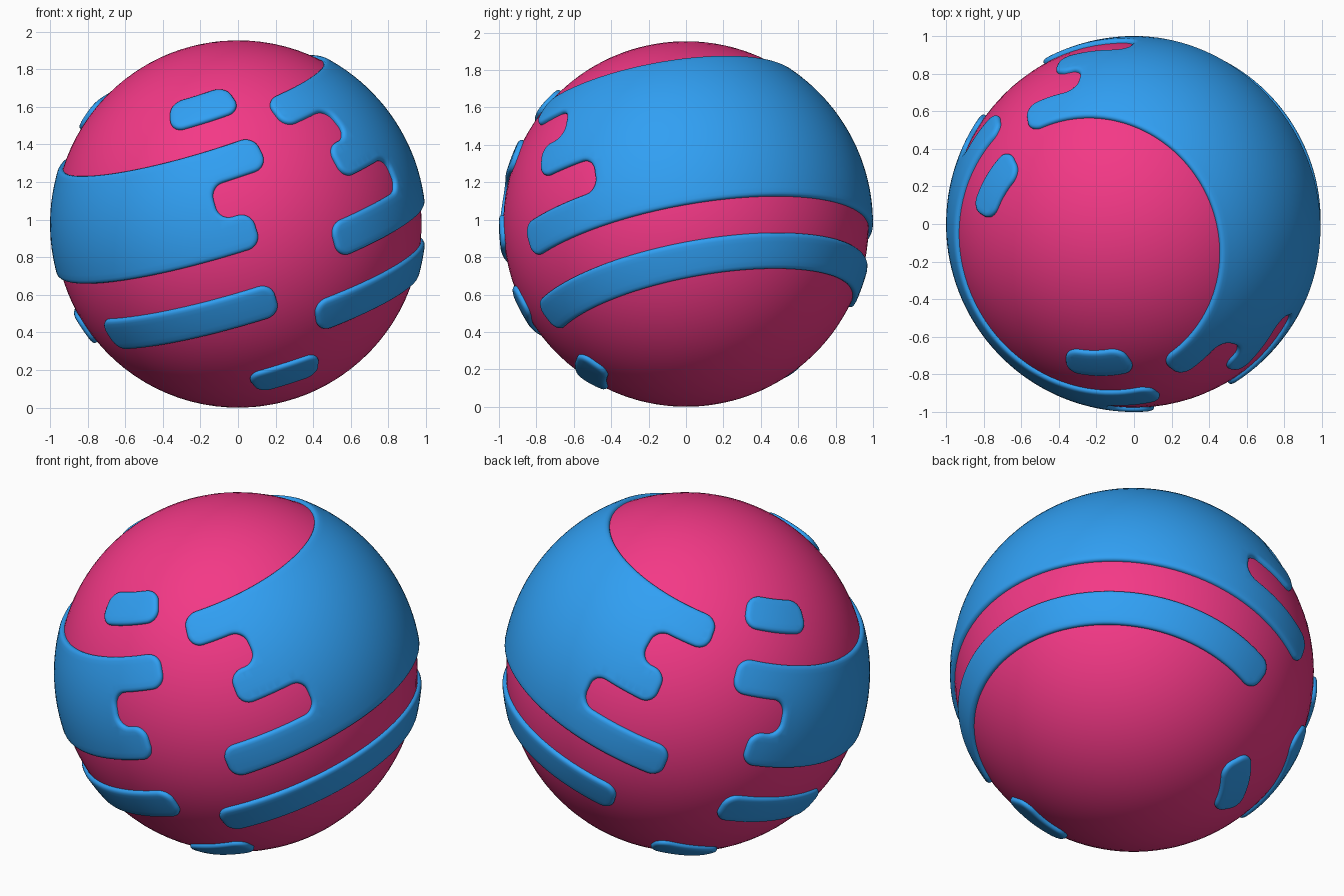
import bpy, bmesh, math
from mathutils import Vector, geometry

if "Cube" in bpy.data.objects:
    bpy.data.objects.remove(bpy.data.objects["Cube"])

CENTER_Z, R_BALL = 0.977, 0.977
TILT = (0, math.radians(-20), math.radians(30))   # tilted planet axis
STEP = 11.25                                      # height of one band row in degrees
CORNER = 4.3                                      # corner rounding in degrees
# raised edge profile: (radius, inset in degrees)
PROFILE = [(0.965, 0), (0.985, 0), (0.993, 0.25), (0.998, 0.7), (1.0, 1.4)]


def material(name, color):
    m = bpy.data.materials.new(name)
    m.diffuse_color = color
    m.use_nodes = True
    m.node_tree.nodes["Principled BSDF"].inputs["Base Color"].default_value = m.diffuse_color
    return m


PINK = material("pink", (0.9, 0.04, 0.24, 1))
BLUE = material("blue", (0.03, 0.35, 0.9, 1))


def finish(bm, name, mat):
    me = bpy.data.meshes.new(name)
    bm.to_mesh(me)
    bm.free()
    ob = bpy.data.objects.new(name, me)
    bpy.context.collection.objects.link(ob)
    me.materials.append(mat)
    for p in me.polygons:
        p.use_smooth = True
    ob.location = (0, 0, CENTER_Z)
    ob.rotation_euler = TILT
    return ob


def on_sphere(p, r):
    lon, lat = math.radians(p[0]), math.radians(p[1])
    return Vector((math.cos(lat) * math.cos(lon), math.cos(lat) * math.sin(lon), math.sin(lat))) * r


def cosd(a):
    return math.cos(math.radians(a))


def rounded(poly):
    """Round the corners of an axis-aligned lon/lat polygon and resample it."""
    n, arcs = len(poly), []
    for i in range(n):
        p = Vector(poly[i])
        sides = []
        for q in (poly[i - 1], poly[(i + 1) % n]):
            d = (Vector(q) - p).normalized()
            sides.append(d * (CORNER / cosd(p.y) if abs(d.x) > 0.5 else CORNER))
        a, b = sides
        arcs.append([p + a * (1 - math.sin(t)) + b * (1 - math.cos(t))
                     for t in (k * math.pi / 16 for k in range(9))])
    out = []
    for i in range(n):
        out += arcs[i]
        s, e = arcs[i][-1], arcs[(i + 1) % n][0]
        m = max(1, math.ceil((e - s).length / 2.5))
        out += [s.lerp(e, k / m) for k in range(1, m)]
    return out


def inset(pts, d):
    out, n = [], len(pts)
    for i, p in enumerate(pts):
        c = cosd(p.y)
        t = pts[(i + 1) % n] - pts[i - 1]
        nrm = Vector((-t.y, t.x * c)).normalized()
        out.append(p + Vector((nrm.x / c, nrm.y)) * d)
    return out


def patch(name, lat0, rows):
    """Raised land: rows of (lon start, lon end) stacked upward from lat0."""
    right, left = [], []
    for i, (a, b) in enumerate(rows):
        lo, hi = lat0 + i * STEP, lat0 + (i + 1) * STEP
        right += [(b, lo), (b, hi)]
        left += [(a, lo), (a, hi)]
    outline = rounded(right + left[::-1])
    top = inset(outline, PROFILE[-1][1])
    n = len(top)
    # inner grid points, then triangulate inside the outline
    x0, x1 = min(p.x for p in top), max(p.x for p in top)
    y0, y1 = min(p.y for p in top), max(p.y for p in top)
    nx, ny = int((x1 - x0) / 2.6), int((y1 - y0) / 2.6)
    grid = [Vector((x0 + (i + 0.47) * (x1 - x0) / nx, y0 + (j + 0.53) * (y1 - y0) / ny))
            for i in range(nx) for j in range(ny)]
    vs, _, fs, orig, _, _ = geometry.delaunay_2d_cdt(
        top + grid, [(i, (i + 1) % n) for i in range(n)], [], 1, 1e-5)
    bm = bmesh.new()
    cap = [bm.verts.new(on_sphere(v, PROFILE[-1][0])) for v in vs]
    for f in fs:
        bm.faces.new([cap[i] for i in f])
    ring_of = {src: o for o, ids in enumerate(orig) for src in ids}
    rings = [[bm.verts.new(on_sphere(p, r)) for p in inset(outline, d)] for r, d in PROFILE[:-1]]
    rings.append([cap[ring_of[i]] for i in range(n)])
    for lo, hi in zip(rings, rings[1:]):
        for i in range(n):
            j = (i + 1) % n
            bm.faces.new((lo[i], lo[j], hi[j], hi[i]))
    bmesh.ops.delete(bm, geom=[v for v in bm.verts if not v.link_faces], context='VERTS')
    finish(bm, name, BLUE)


# planet ball
bm = bmesh.new()
bmesh.ops.create_uvsphere(bm, u_segments=96, v_segments=48, radius=R_BALL)
finish(bm, "planet_ball", PINK)

# large stepped land on the right and the smaller one on the left
patch("large_land", -11.3, [(-e, e) for e in (90.5, 57.5, 79.5, 69, 90)])
patch("left_land", 1.2, [(e, 360 - e) for e in (113.5, 123.8, 102.8)])

# long strips below the lands
patch("right_strip", -34, [(-102, 79)])
patch("left_strip_front", -22.4, [(180, 246)])
patch("left_strip_back", -22.4, [(114, 157.5)])

# small islands, mirrored front and back
for label, lat in (("upper", 45.1), ("lower", -54.4)):
    patch(label + "_island_back", lat, [(102, 134.7)])
    patch(label + "_island_front", lat, [(360 - 134.7, 360 - 102)])
